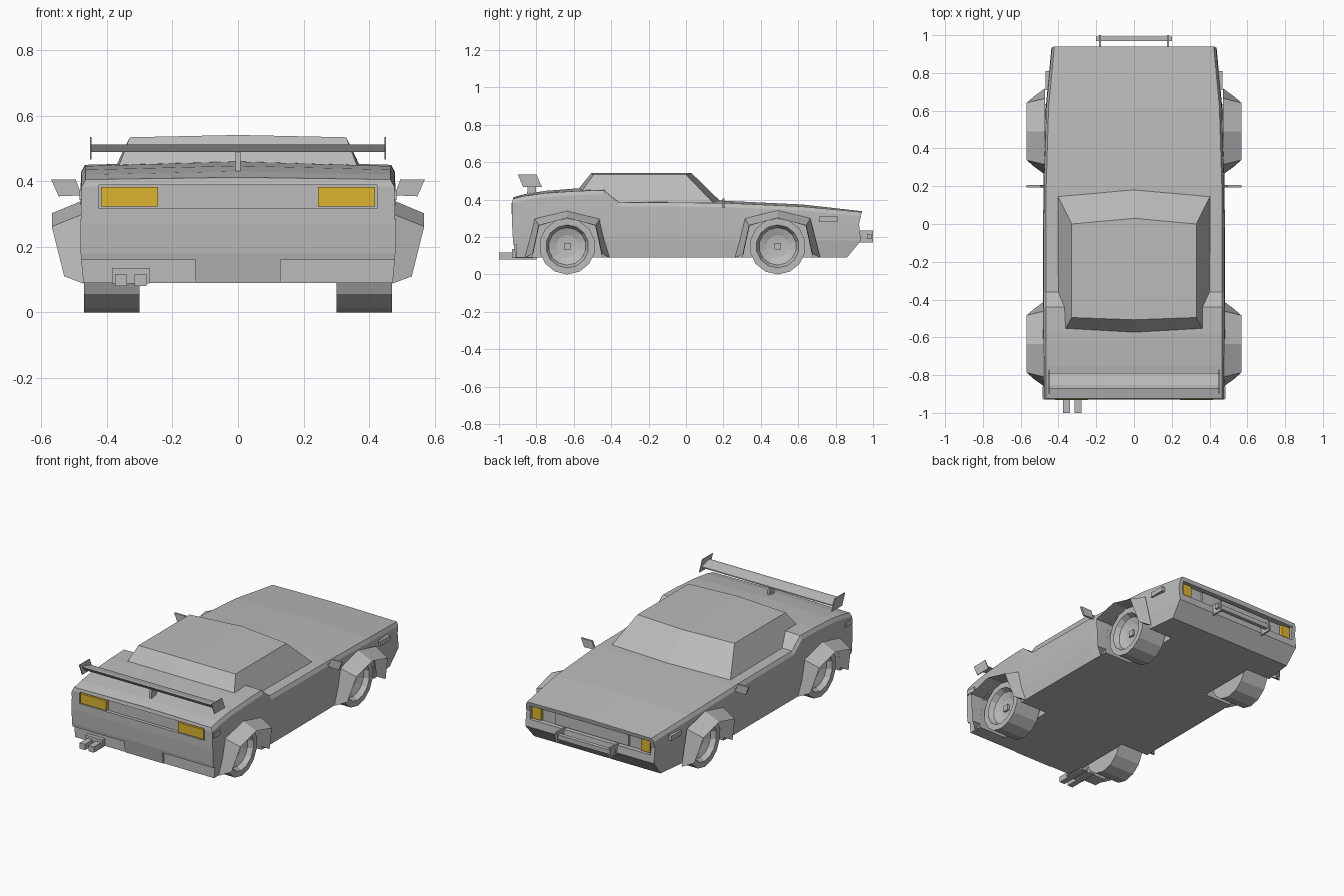
import bpy, bmesh, math

if "Cube" in bpy.data.objects:
    bpy.data.objects.remove(bpy.data.objects["Cube"])

def material(name, rgb):
    m = bpy.data.materials.new(name)
    m.diffuse_color = (*rgb, 1)
    m.use_nodes = True
    m.node_tree.nodes["Principled BSDF"].inputs["Base Color"].default_value = m.diffuse_color
    return m

GREY = material("body grey", (0.5, 0.5, 0.5))
AMBER = material("lamp amber", (0.72, 0.46, 0.03))

def make(name, verts, faces, mat=GREY):
    me = bpy.data.meshes.new(name)
    me.from_pydata(verts, [], faces)
    bm = bmesh.new()
    bm.from_mesh(me)
    bmesh.ops.remove_doubles(bm, verts=bm.verts, dist=1e-5)
    bmesh.ops.recalc_face_normals(bm, faces=bm.faces)
    bm.to_mesh(me)
    bm.free()
    me.materials.append(mat)
    ob = bpy.data.objects.new(name, me)
    bpy.context.collection.objects.link(ob)
    return ob

def prism(name, pts, axis, a, b, mat=GREY):
    """Extrude a 2D outline along x (pts are y,z) or along y (pts are x,z)."""
    n = len(pts)
    place = (lambda p, t: (t, p[0], p[1])) if axis == 'x' else (lambda p, t: (p[0], t, p[1]))
    verts = [place(p, t) for t in (a, b) for p in pts]
    faces = [tuple(range(n)), tuple(range(n, 2 * n))]
    faces += [(i, (i + 1) % n, n + (i + 1) % n, n + i) for i in range(n)]
    return make(name, verts, faces, mat)

def box(name, x0, x1, y0, y1, z0, z1, mat=GREY):
    return prism(name, [(y0, z0), (y1, z0), (y1, z1), (y0, z1)], 'x', x0, x1, mat)

WHEELS = {"rear": -0.635, "front": 0.49}
SIDES = {"right": 1, "left": -1}

# Body shell: lofted stations (y, half width, edge height, centre height)
stations = [(-0.925, 0.48, 0.405, 0.412), (-0.86, 0.48, 0.42, 0.43), (-0.75, 0.48, 0.435, 0.447),
            (-0.58, 0.482, 0.446, 0.46), (-0.44, 0.482, 0.45, 0.462), (-0.36, 0.482, 0.386, 0.392),
            (0.2, 0.48, 0.382, 0.394), (0.62, 0.467, 0.363, 0.374), (0.94, 0.437, 0.333, 0.338)]
end_y = {0: [-0.91, -0.925, -0.93, -0.93, -0.925], 8: [0.86, 0.935, 0.925, 0.935, 0.94]}
verts, faces = [], []
for k, (y, w, ze, zc) in enumerate(stations):
    ys = end_y.get(k, [y] * 5)
    if k == 7:
        ys = [0.6] + [y] * 4
    half = [(w - 0.008, 0.09), (w, 0.18), (w, 0.27), (w - 0.003, ze - 0.022), (w - 0.015, ze)]
    verts += [(x, yy, z) for (x, z), yy in zip(half, ys)]
    verts.append((0, y, zc))
    verts += [(-x, yy, z) for (x, z), yy in reversed(list(zip(half, ys)))]
N = 11
for k in range(len(stations) - 1):
    for i in range(N):
        j = (i + 1) % N
        faces.append((k * N + i, k * N + j, (k + 1) * N + j, (k + 1) * N + i))
for k in (0, len(stations) - 1):
    o = k * N
    faces += [(o + i, o + i + 1, o + 9 - i, o + 10 - i) for i in range(4)]
    faces.append((o + 4, o + 5, o + 6))
body = make("body_shell", verts, faces)

# Cutters for wheel wells, lamp recesses and rear bumper recesses
cutters = [box("cutter", -0.41, 0.41, 0.9, 1.1, 0.225, 0.31),
           box("cutter", -0.424, 0.424, -1.1, -0.91, 0.317, 0.388)]
for s in SIDES.values():
    cutters.append(box("cutter", s * 0.13, s * 0.6, -1.1, -0.906, 0.0, 0.16))
    for yc in WHEELS.values():
        arch = [(-0.2, 0.0), (-0.185, 0.1), (-0.15, 0.26), (0, 0.305), (0.15, 0.26), (0.185, 0.1), (0.2, 0.0)]
        cutters.append(prism("cutter", [(yc + a, z) for a, z in arch], 'x', s * 0.285, s * 0.7))
bpy.context.view_layer.objects.active = body
for c in cutters:
    c.hide_render = True
    mod = body.modifiers.new("cut", 'BOOLEAN')
    mod.operation, mod.solver, mod.object = 'DIFFERENCE', 'EXACT', c
    bpy.ops.object.modifier_apply(modifier=mod.name)
    bpy.data.objects.remove(c)

# Cabin with bowed windscreen and rear window
base = [(0, 0.19, 0.385), (0.405, 0.15, 0.378), (0.405, -0.35, 0.378), (0.366, -0.56, 0.44), (0, -0.577, 0.455)]
roof = [(0, 0.03, 0.541), (0.33, 0.0, 0.534), (0.33, -0.495, 0.534), (0, -0.507, 0.541)]
verts, faces = [], []
for s in (1, -1):
    o = len(verts)
    verts += [(s * x, y, z) for x, y, z in base + roof]
    faces += [tuple(o + i for i in f) for f in
              ((0, 1, 6, 5), (1, 2, 3, 7, 6), (3, 4, 8, 7), (5, 6, 7, 8), (0, 1, 2, 3, 4))]
make("cabin", verts, faces)

# Wheels (lathed) with square hubs, and flared arches
tyre = [(0.30, 0.0), (0.30, 0.15), (0.47, 0.15), (0.47, 0.115), (0.44, 0.1), (0.425, 0.06), (0.42, 0.0)]
on_body = [(-0.228, 0.088), (-0.175, 0.3), (0, 0.342), (0.175, 0.3), (0.228, 0.088)]
lip = [(-0.185, 0.11, 0.53), (-0.152, 0.262, 0.568), (0, 0.302, 0.568), (0.152, 0.262, 0.568), (0.185, 0.11, 0.53)]
SEG = 14
for end, yc in WHEELS.items():
    for side, s in SIDES.items():
        verts, faces = [], []
        for x, r in tyre:
            for i in range(SEG):
                a = 2 * math.pi * i / SEG
                verts.append((s * x, yc + r * math.sin(a), 0.15 + r * math.cos(a)))
        for k in range(len(tyre) - 1):
            for i in range(SEG):
                j = (i + 1) % SEG
                q = (k * SEG + i, k * SEG + j, (k + 1) * SEG + j, (k + 1) * SEG + i)
                if k == 0:
                    q = q[1:]
                elif k == len(tyre) - 2:
                    q = q[:3]
                faces.append(q)
        # collapse fan centres onto one shared point by merging doubles
        make(f"{end}_{side}_wheel", verts, faces)
        box(f"{end}_{side}_hub", s * 0.415, s * 0.435, yc - 0.018, yc + 0.018, 0.132, 0.168)

        rows = [[(s * 0.472, yc + a, z) for a, z in on_body],
                [(s * x, yc + a, z) for a, z, x in lip],
                [(s * 0.472, yc + a * 0.985, z + 0.001) for a, z, x in lip]]
        verts = sum(rows, [])
        faces = [(r * 5 + i, r * 5 + i + 1, (r + 1) % 3 * 5 + i + 1, (r + 1) % 3 * 5 + i)
                 for r in range(3) for i in range(4)]
        faces += [(0, 5, 10), (4, 9, 14)]
        make(f"{end}_{side}_arch_flare", verts, faces)

# Paired details: lamps, markers, mirrors, spoiler end plates, push bar uprights
for side, s in SIDES.items():
    box(f"rear_lamp_{side}", s * 0.244, s * 0.418, -0.932, -0.9, 0.323, 0.382, AMBER)
    box(f"front_lamp_{side}", s * 0.34, s * 0.4, 0.89, 0.922, 0.232, 0.303, AMBER)
    prism(f"front_marker_{side}", [(0.71, 0.28), (0.81, 0.28), (0.81, 0.31), (0.71, 0.31)],
          'x', s * 0.44, s * 0.468)
    box(f"rear_marker_{side}", s * 0.46, s * 0.484, -0.925, -0.86, 0.343, 0.373)
    prism(f"mirror_{side}", [(s * 0.57, 0.405), (s * 0.495, 0.405), (s * 0.477, 0.357), (s * 0.547, 0.354)],
          'y', 0.194, 0.206)
    box(f"mirror_arm_{side}", s * 0.46, s * 0.5, 0.196, 0.204, 0.357, 0.37)
    prism(f"spoiler_end_plate_{side}", [(-0.9, 0.535), (-0.8, 0.535), (-0.77, 0.466), (-0.87, 0.466)],
          'x', s * 0.447, s * 0.452)
    box(f"push_bar_upright_{side}", s * 0.176, s * 0.186, 0.92, 1.0, 0.17, 0.235)

# Spoiler blade and post
prism("spoiler_blade", [(-0.87, 0.512), (-0.853, 0.512), (-0.79, 0.496), (-0.79, 0.489), (-0.853, 0.489)],
      'x', -0.448, 0.448)
prism("spoiler_post", [(-0.85, 0.42), (-0.8, 0.42), (-0.805, 0.495), (-0.845, 0.5)], 'x', -0.007, 0.007)

# Front grille panel and push bar
box("front_grille", -0.25, 0.25, 0.89, 0.915, 0.232, 0.303)
box("push_bar", -0.2, 0.2, 0.968, 0.992, 0.188, 0.216)

# Twin square exhausts with bracket
box("exhaust_bracket", -0.385, -0.27, -0.93, -0.82, 0.088, 0.135)
for i, x in enumerate((-0.357, -0.297)):
    box(f"exhaust_pipe_{i + 1}", x - 0.018, x + 0.018, -1.0, -0.8, 0.081, 0.117)
